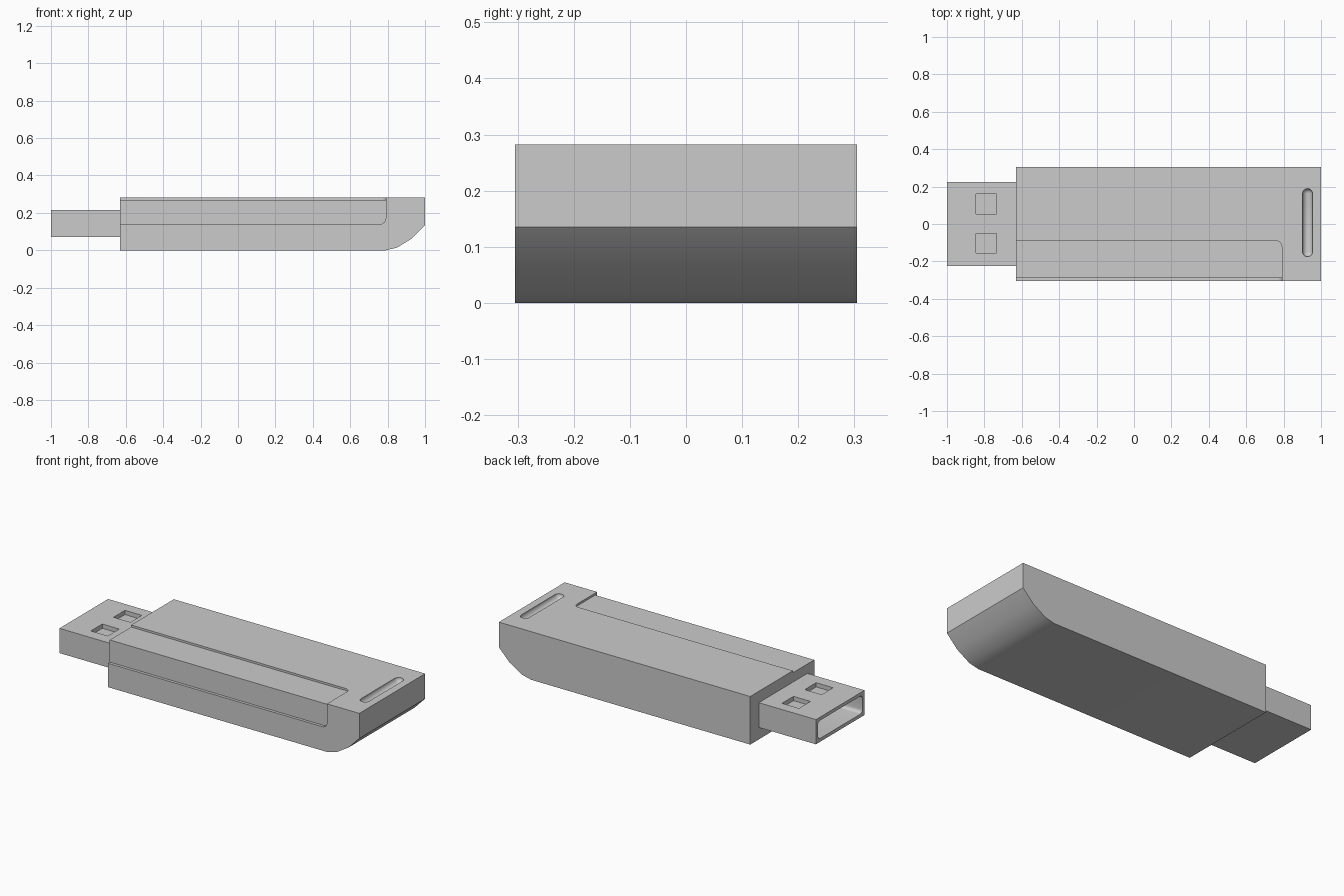
import bpy, bmesh, math
from mathutils import Matrix

cube = bpy.data.objects.get("Cube")
if cube:
    bpy.data.objects.remove(cube, do_unlink=True)

grey = bpy.data.materials.new("light grey")
grey.use_nodes = True
COLOR = (0.6, 0.6, 0.6, 1)
grey.diffuse_color = COLOR
grey.node_tree.nodes["Principled BSDF"].inputs["Base Color"].default_value = COLOR


def make(name, bm):
    bmesh.ops.recalc_face_normals(bm, faces=bm.faces)
    mesh = bpy.data.meshes.new(name)
    bm.to_mesh(mesh)
    bm.free()
    mesh.materials.append(grey)
    ob = bpy.data.objects.new(name, mesh)
    bpy.context.collection.objects.link(ob)
    return ob


def prism(name, points, axis, lo, hi):
    """Extrude a 2D outline along one axis (0 = x, 1 = y, 2 = z)."""
    def place(p, d):
        co = list(p)
        co.insert(axis, d)
        return co
    bm = bmesh.new()
    face = bm.faces.new([bm.verts.new(place(p, lo)) for p in points])
    side = bmesh.ops.extrude_face_region(bm, geom=[face])["geom"]
    for v in side:
        if isinstance(v, bmesh.types.BMVert):
            v.co[axis] = hi
    return make(name, bm)


def rect(x0, x1, y0, y1, radii=(0, 0, 0, 0)):
    """Rectangle outline; radii run from the top right counter-clockwise."""
    pts = []
    corners = [(x1, y1, -1, -1), (x0, y1, 1, -1), (x0, y0, 1, 1), (x1, y0, -1, 1)]
    for i, (x, y, sx, sy) in enumerate(corners):
        r = radii[i]
        steps = 6 if r else 0
        for k in range(steps + 1):
            a = math.pi / 2 * (i + (k / steps if steps else 0))
            pts.append((x + sx * r + r * math.cos(a), y + sy * r + r * math.sin(a))
                       if r else (x, y))
    return pts


def cut(target, cutter):
    mod = target.modifiers.new("cut", "BOOLEAN")
    mod.operation, mod.solver, mod.object = "DIFFERENCE", "EXACT", cutter
    bpy.context.view_layer.objects.active = target
    bpy.ops.object.modifier_apply(modifier=mod.name)
    bpy.data.objects.remove(cutter, do_unlink=True)


# Body with a curved chin at the closed end
body = prism("body", [(-.63, 0), (.79, 0), (.85, .014), (.93, .063), (1, .135),
                      (1, .282), (-.63, .282)], 1, -.305, .305)

# Shallow rounded recess that wraps over the front top edge
cut(body, prism("front_recess", rect(-.8, .79, .14, .4, (0, 0, 0, .03)), 1, -.4, -.288))
cut(body, prism("top_recess", rect(-.8, .79, -.4, -.09, (.03, 0, 0, 0)), 2, .27, .4))

# Round-bottomed slot near the closed end
bm = bmesh.new()
bmesh.ops.create_uvsphere(bm, u_segments=24, v_segments=13, radius=.027,
                          matrix=Matrix.Rotation(math.pi / 2, 4, "X"))
for v in bm.verts:
    v.co.y += math.copysign(.155, v.co.y) + .007
    v.co.x += .928
    v.co.z += .281
cut(body, make("slot", bm))

# Plug with an open end and two square pockets
plug = prism("plug", rect(-.225, .225, .07, .215), 0, -1, -.63)
cut(plug, prism("opening", rect(-.205, .205, .09, .195, (.02,) * 4), 0, -1.1, -.87))
for y in (-.103, .107):
    cut(plug, prism("pocket", rect(-.845, -.735, y - .053, y + .053), 2, .19, .3))

# Smooth the curves, keep the corners crisp
for ob in (body, plug):
    bpy.ops.object.select_all(action="DESELECT")
    ob.select_set(True)
    bpy.context.view_layer.objects.active = ob
    bpy.ops.object.shade_smooth_by_angle(angle=math.radians(35))
